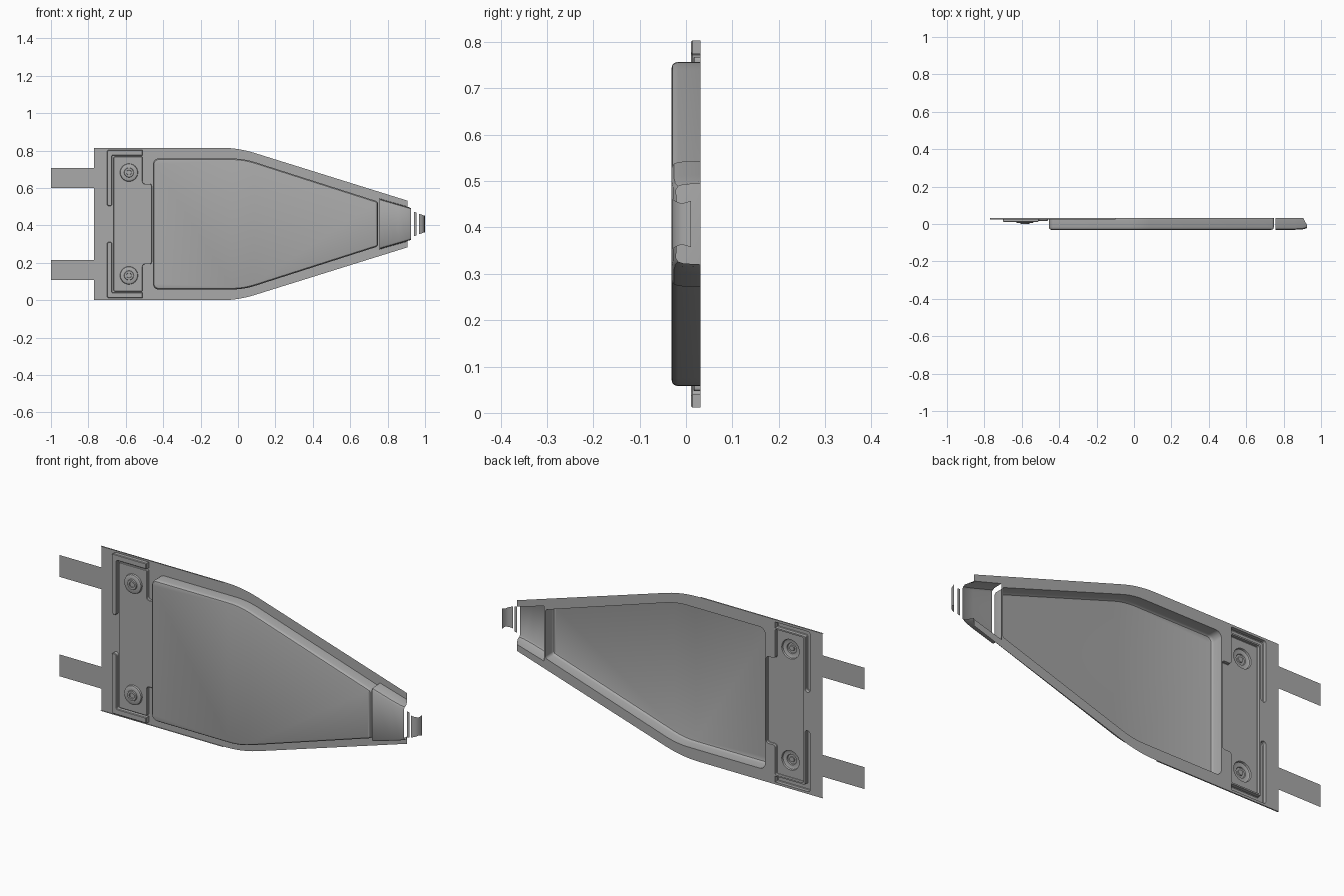
import bpy, bmesh, math
from mathutils import Vector

if "Cube" in bpy.data.objects:
    bpy.data.objects.remove(bpy.data.objects["Cube"], do_unlink=True)

MID = 0.4075      # height of the mirror line
BACK = 0.031      # sheet plane
FRONT = -0.031    # pressed-out face

grey = bpy.data.materials.new("grey metal")
grey.use_nodes = True
grey.diffuse_color = (0.4, 0.4, 0.4, 1)
grey.node_tree.nodes["Principled BSDF"].inputs["Base Color"].default_value = (0.4, 0.4, 0.4, 1)


def fillet(corners, steps=6):
    """Round a closed outline of (x, h, radius) corners."""
    out = []
    for i, (x, h, r) in enumerate(corners):
        p = Vector((x, h))
        if r == 0:
            out.append(p)
            continue
        a = (Vector(corners[i - 1][:2]) - p).normalized()
        b = (Vector(corners[(i + 1) % len(corners)][:2]) - p).normalized()
        half = a.angle(b) / 2
        centre = p + (a + b).normalized() * (r / math.sin(half))
        t = r / math.tan(half)
        s, e = p + a * t - centre, p + b * t - centre
        for k in range(steps + 1):
            f = k / steps
            d = (s * (1 - f) + e * f).normalized() * r
            out.append(centre + d)
    return out


def mirrored(corners):
    return corners + [(x, -h, r) for x, h, r in reversed(corners)]


def flip(outline):
    return [Vector((p.x, -p.y)) for p in reversed(outline)]


def circle(x, h, r, n=24):
    return [Vector((x + r * math.cos(math.tau * i / n), h + r * math.sin(math.tau * i / n)))
            for i in range(n)]


def inset(outline, d):
    """Move every edge of an outline inwards by d."""
    n = len(outline)
    area = sum(outline[i - 1].cross(outline[i]) for i in range(n))
    sign = 1 if area > 0 else -1
    out = []
    for i, p in enumerate(outline):
        a = (p - outline[i - 1]).normalized()
        b = (outline[(i + 1) % n] - p).normalized()
        na, nb = Vector((-a.y, a.x)) * sign, Vector((-b.y, b.x)) * sign
        out.append(p + (na + nb) * (d / (1 + na.dot(nb))))
    return out


def ring(bm, outline, y):
    return [bm.verts.new((p.x, y, MID + p.y)) for p in outline]


def loop_edges(bm, verts):
    found = []
    for i, v in enumerate(verts):
        e = bm.edges.get((verts[i - 1], v))
        found.append(e or bm.edges.new((verts[i - 1], v)))
    return found


def finish(bm, name):
    bmesh.ops.recalc_face_normals(bm, faces=bm.faces)
    if sum(f.normal.y * f.calc_area() for f in bm.faces) > 0:
        bmesh.ops.reverse_faces(bm, faces=bm.faces)
    mesh = bpy.data.meshes.new(name)
    bm.to_mesh(mesh)
    bm.free()
    mesh.materials.append(grey)
    obj = bpy.data.objects.new(name, mesh)
    bpy.context.collection.objects.link(obj)
    bpy.ops.object.select_all(action="DESELECT")
    obj.select_set(True)
    bpy.context.view_layer.objects.active = obj
    bpy.ops.object.shade_smooth_by_angle(angle=math.radians(35))
    return obj


def pressing(name, outline, profile, holes=()):
    """Walls following (inset, y) steps, closed by a flat face with holes."""
    bm = bmesh.new()
    rings = [ring(bm, inset(outline, d) if d else outline, y) for d, y in profile]
    for lo, hi in zip(rings, rings[1:]):
        for i in range(len(lo)):
            bm.faces.new((lo[i - 1], lo[i], hi[i], hi[i - 1]))
    edges = loop_edges(bm, rings[-1])
    for hole in holes:
        edges += loop_edges(bm, ring(bm, hole, profile[-1][1]))
    bmesh.ops.triangle_fill(bm, edges=edges, use_beauty=True, normal=(0, -1, 0))
    return finish(bm, name)


def ribbon(name, rows):
    """Sheet through rows of points."""
    bm = bmesh.new()
    rows = [[bm.verts.new(p) for p in row] for row in rows]
    for r, s in zip(rows, rows[1:]):
        for i in range(len(r) - 1):
            bm.faces.new((r[i], r[i + 1], s[i + 1], s[i]))
    return finish(bm, name)


# Outlines
plate = fillet(mirrored([(-0.77, MID, 0), (0.0, MID, 0.6), (0.905, 0.125, 0),
                         (0.905, 0.093, 0), (0.756, 0.136, 0)]))
tray = fillet(mirrored([(-0.455, 0.35, 0.03), (0.03, 0.35, 0.4), (0.748, 0.12, 0.014)]))
bracket = fillet(mirrored([(-0.665, 0.36, 0.008), (-0.51, 0.36, 0.006),
                           (-0.51, 0.215, 0.012), (-0.461, 0.215, 0.012)]), 4)
bead = fillet([(-0.7, 0.095, 0.012), (-0.7, 0.396, 0.01), (-0.51, 0.396, 0),
               (-0.51, 0.367, 0), (-0.673, 0.367, 0.006), (-0.673, 0.095, 0.012)], 4)
bolts = [circle(-0.583, h, 0.048) for h in (0.275, -0.275)]

# Base sheet with the pressed areas left open
pressing("base_sheet", plate, [(0, BACK)], [tray, bracket, bead, flip(bead)])

# Large raised tray with a rounded rim
pressing("tray", tray, [(0, BACK), (0, -0.017), (0.002, -0.024), (0.006, -0.029),
                        (0.013, FRONT)])

# Bracket panel and the beads around it
pressing("bracket_panel", bracket, [(0, BACK), (0, 0.018), (0.002, 0.016)], bolts)
for side, shape in (("upper", bead), ("lower", flip(bead))):
    pressing(side + "_bead", shape, [(0, BACK), (0, 0.014), (0.003, 0.011)])

# Bolts with a washer and a recessed centre
for side, shape in zip(("upper", "lower"), bolts):
    pressing(side + "_bolt", shape, [(0, 0.016), (0.002, 0.008), (0.005, 0.006),
                                     (0.022, 0.006), (0.024, 0.001), (0.034, 0.001),
                                     (0.035, 0.006)])

# Edge lips and straps
for side, s in (("upper", 1), ("lower", -1)):
    z = MID + s * MID
    ribbon(side + "_edge_lip", [[(-0.77, BACK, z), (-0.1, BACK, z)],
                                [(-0.77, BACK - 0.006, z), (-0.1, BACK - 0.006, z)]])
    a, b = MID + s * 0.192, MID + s * 0.3
    ribbon(side + "_strap", [[(-1, BACK, a), (-0.77, BACK, a)],
                             [(-1, BACK, b), (-0.77, BACK, b)]])

# Nose channel, open at the back and at its end
section = [(0, BACK), (0.002, -0.015), (0.006, -0.026), (0.014, FRONT)]
rows = []
for x, h, drop in ((0.756, 0.136, 0), (0.86, 0.106, 0), (0.905, 0.093, 0.003), (0.925, 0.087, 0.009)):
    top = [(x if y < 0 else min(x, 0.905), min(y + drop, BACK), MID + h - d) for d, y in section]
    rows.append(top + [(px, py, 2 * MID - pz) for px, py, pz in reversed(top)])
ribbon("nose_channel", rows)

# Loose sliver and curved end piece
ribbon("nose_sliver", [[(x, y, MID + h), (x, y, MID - h)]
                       for x, y, h in ((0.94, -0.022, 0.065), (0.954, -0.02, 0.062))])
ribbon("nose_tip", [[(x, y, MID + h), (x, y, MID - h)]
                    for x, y, h in ((0.967, -0.029, 0.054), (0.984, -0.024, 0.05),
                                    (0.996, -0.01, 0.044), (1.0, 0.011, 0.05))])
